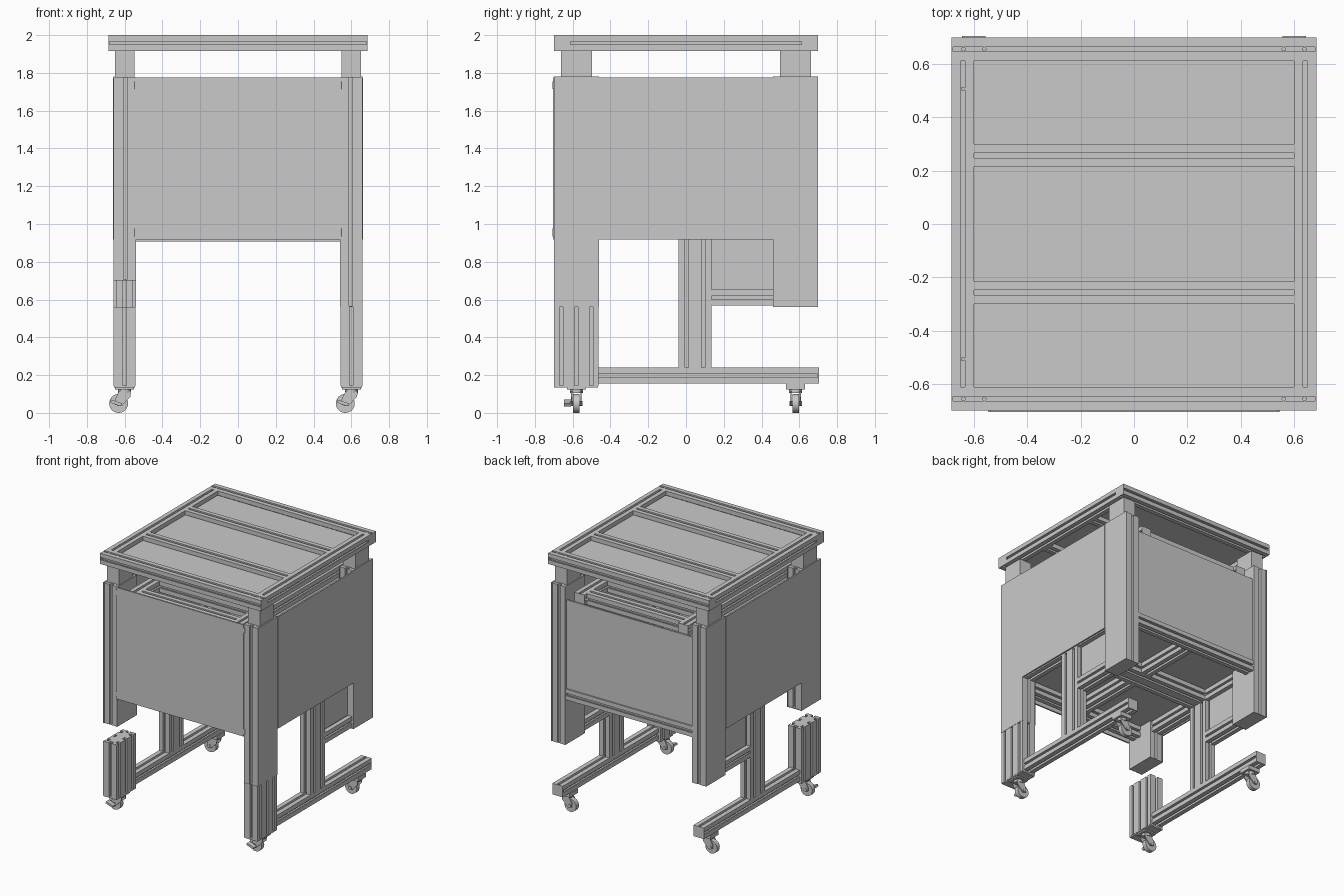
import bpy
import bmesh
from math import pi
from mathutils import Matrix, Vector

cube = bpy.data.objects.get("Cube")
if cube:
    bpy.data.objects.remove(cube, do_unlink=True)

grey = bpy.data.materials.new("Aluminium grey")
grey.use_nodes = True
COLOUR = (0.59, 0.59, 0.59, 1)
grey.diffuse_color = COLOUR
grey.node_tree.nodes["Principled BSDF"].inputs["Base Color"].default_value = COLOUR
SIDES = (("right", -1), ("left", 1))
ENDS = (("front", -1), ("back", 1))
TOP_Z = (1.917, 2)
RAIL_Z = (1.655, 1.74)
FLOOR_Z = (.917, 1.0)


def finish(name, bm):
    bmesh.ops.recalc_face_normals(bm, faces=bm.faces)
    mesh = bpy.data.meshes.new(name)
    bm.to_mesh(mesh)
    bm.free()
    mesh.materials.append(grey)
    ob = bpy.data.objects.new(name, mesh)
    bpy.context.scene.collection.objects.link(ob)
    return ob


def span(a, b):
    return min(a, b), max(a, b)


def box(name, xs, ys, zs):
    bm = bmesh.new()
    ranges = [span(*r) for r in (xs, ys, zs)]
    bmesh.ops.create_cube(bm, size=1)
    for v in bm.verts:
        v.co = Vector([lo + (c + 0.5) * (hi - lo) for c, (lo, hi) in zip(v.co, ranges)])
    return finish(name, bm)


def extrusion(name, axis, xs, ys, zs, slots=(1, 1)):
    """Slotted bar along an axis; slots counts grooves on the two pairs of faces."""
    ranges = [span(*r) for r in (xs, ys, zs)]
    a, b = [i for i in range(3) if i != axis]
    (a0, a1), (b0, b1) = ranges[a], ranges[b]
    corners = [Vector(p) for p in ((a0, b0), (a1, b0), (a1, b1), (a0, b1))]
    notch = ((-.009, 0), (-.009, .01), (-.014, .01), (-.014, .026),
             (.014, .026), (.014, .01), (.009, .01), (.009, 0))
    outline = []
    for i, start in enumerate(corners):
        edge = corners[(i + 1) % 4] - start
        along = edge.normalized()
        inward = Vector((-along.y, along.x))
        outline.append(start)
        count = slots[i % 2]
        for k in range(count):
            mid = start + edge * ((k + 0.5) / count)
            outline += [mid + along * t + inward * d for t, d in notch]
    bm = bmesh.new()
    verts = []
    for p in outline:
        co = [0, 0, 0]
        co[a], co[b], co[axis] = p.x, p.y, ranges[axis][0]
        verts.append(bm.verts.new(co))
    face = bm.faces.new(verts)
    top = bmesh.ops.extrude_face_region(bm, geom=[face])["geom"]
    move = Vector((0, 0, 0))
    move[axis] = ranges[axis][1] - ranges[axis][0]
    bmesh.ops.translate(bm, vec=move, verts=[g for g in top if isinstance(g, bmesh.types.BMVert)])
    return finish(name, bm)


def cylinder(name, centre, radius, length, axis=2, sides=20):
    bm = bmesh.new()
    turn = Matrix.Rotation(pi / 2, 4, 'X') if axis == 1 else Matrix.Identity(4)
    bmesh.ops.create_cone(bm, cap_ends=True, segments=sides, radius1=radius, radius2=radius,
                          depth=length, matrix=Matrix.Translation(centre) @ turn)
    for f in bm.faces:
        f.smooth = len(f.verts) == 4
    for e in bm.edges:
        e.smooth = all(len(f.verts) == 4 for f in e.link_faces)
    return finish(name, bm)


def prism(name, outline, ys):
    """Outline in x and z, extruded through y."""
    bm = bmesh.new()
    face = bm.faces.new([bm.verts.new((x, ys[0], z)) for x, z in outline])
    top = bmesh.ops.extrude_face_region(bm, geom=[face])["geom"]
    bmesh.ops.translate(bm, vec=(0, ys[1] - ys[0], 0),
                        verts=[g for g in top if isinstance(g, bmesh.types.BMVert)])
    return finish(name, bm)


def caster(name, x, y, brake):
    box(name + "_plate", (x - .05, x + .05), (y - .05, y + .05), (.125, .142))
    cylinder(name + "_swivel", (x, y, .117), .034, .022)
    wx = x - .032
    cylinder(name + "_wheel", (wx, y, .05), .05, .034, 1, 28)
    cylinder(name + "_axle", (wx, y, .05), .013, .066, 1, 12)
    for s in (-1, 1):
        prism(name + "_fork", [(x - .03, .115), (x + .034, .115), (x + .03, .085),
                               (wx + .015, .036), (wx - .018, .042), (wx - .02, .07)],
              (y + s * .021, y + s * .028))
    if brake:
        prism(name + "_brake", [(wx - .045, .055), (wx - .04, .07), (wx + .02, .05), (wx + .01, .035)],
              (y - .065, y - .028))


# Table top frame, cross bars and recessed plate
for end, e in ENDS:
    extrusion(end + "_top_rail", 0, (-.68, .68), (e * .612, e * .7), TOP_Z)
    extrusion(end + "_top_crossbar", 0, (-.6, .6), (e * .215, e * .3), TOP_Z)
    for side, s in SIDES:
        box(f"{end}_{side}_top_rail_cap", (s * .68, s * .685), (e * .612, e * .7), TOP_Z)
        for x in (.562, .64):
            cylinder("top_bolt", (s * x, e * .656, 1.996), .008, .006, sides=12)
    cylinder("side_bolt", (-.642, e * .507, 1.996), .008, .006, sides=12)
for side, s in SIDES:
    extrusion(side + "_top_rail", 1, (s * .6, s * .685), (-.612, .612), TOP_Z)
box("top_plate", (-.61, .61), (-.62, .62), (1.95, 1.962))

# Telescopic legs with outer covers
for side, s in SIDES:
    for end, e in ENDS:
        name = end + "_" + side
        low = .7 if (s, e) == (-1, -1) else .56
        extrusion(name + "_leg", 2, (s * .543, s * .65), (e * .465, e * .697), (low, 1.778), (1, 3))
        box(name + "_leg_cover", (s * .65, s * .66), (e * .46, e * .7), (low, 1.782))
        box(name + "_leg_inner_cover", (s * .54, s * .544), (e * .46, e * .7), (low, 1.778))
        box(name + "_leg_end_cap", (s * .545, s * .655), (e * .463, e * .694), (low, low + .006))
        box(name + "_inner_post", (s * .548, s * .652), (e * .498, e * .663), (1.7, 1.917))
        caster(name + "_caster", s * .6, e * .58, e < 0)

# Base: front stubs, long rails and uprights
for side, s in SIDES:
    extrusion(side + "_base_stub", 2, (s * .543, s * .658), (-.7, -.463), (.142, .56), (1, 3))
    box(side + "_stub_foot", (s * .545, s * .656), (-.698, -.465), (.135, .146))
    extrusion(side + "_base_rail", 1, (s * .557, s * .645), (-.463, .697), (.155, .24))
    box(side + "_base_rail_cap", (s * .557, s * .645), (.697, .705), (.155, .24))
    box(side + "_rear_caster_mount", (s * .55, s * .65), (.53, .63), (.14, .155))
    extrusion(side + "_upright", 2, (s * .557, s * .645), (-.04, .135), (.24, 1.0), (1, 2))
    # Lower rear brace and its infill plate
    extrusion(side + "_lower_brace", 1, (s * .557, s * .645), (.135, .465), (.568, .652))
    box(side + "_lower_plate", (s * .594, s * .606), (.135, .465), (.65, .93))

# Cabinet panels
box("front_panel", (-.54, .54), (-.705, -.693), (.917, 1.776))
box("back_panel", (-.54, .54), (.67, .682), (.99, 1.672))
for side, s in SIDES:
    box(side + "_panel", (s * .652, s * .663), (-.46, .46), (.917, 1.776))
    for z in (.955, 1.735):
        cylinder("panel_hinge", (s * .542, -.699, z), .007, .04, sides=10)

# Cabinet upper frame: long rails front to back, joined by cross rails
for side, s in SIDES:
    extrusion(side + "_cabinet_top_rail", 1, (s * .4, s * .485), (-.66, .66), RAIL_Z)
    for end, e in ENDS:
        box(f"{end}_{side}_top_rail_end", (s * .4, s * .485), (e * .66, e * .666), RAIL_Z)
for end, e in ENDS:
    extrusion(end + "_cabinet_top_rail", 0, (-.4, .4), (e * .55, e * .635), RAIL_Z)
    extrusion(end + "_inner_top_rail", 0, (-.4, .4), (e * .3, e * .385), RAIL_Z)

# Cabinet floor frame
extrusion("front_floor_rail", 0, (-.54, .54), (-.655, -.57), FLOOR_Z)
extrusion("back_floor_rail", 0, (-.54, .54), (.608, .693), (.907, .99))
for side, s in SIDES:
    extrusion(side + "_floor_rail", 1, (s * .555, s * .64), (-.46, .46), FLOOR_Z)
extrusion("floor_middle_beam", 0, (-.557, .557), (-.04, .135), FLOOR_Z, (2, 1))
for end, ys in (("front", (-.57, -.04)), ("back", (.135, .608))):
    extrusion(end + "_floor_centre_beam", 1, (-.043, .043), ys, FLOOR_Z)
box("floor_plate", (-.56, .56), (-.6, .65), (1.0, 1.012))
